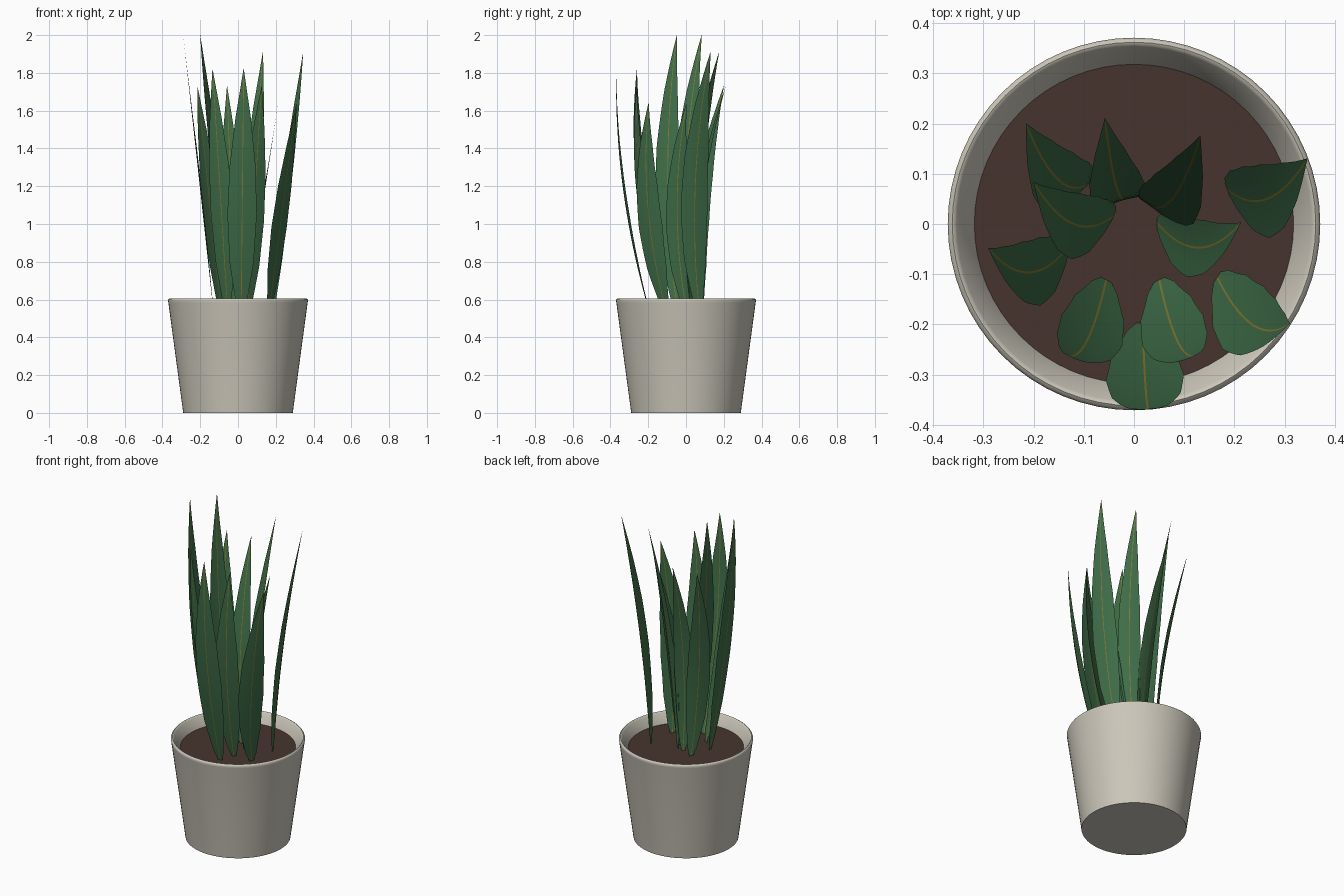
import bpy, bmesh, math
from mathutils import Vector

if "Cube" in bpy.data.objects:
    bpy.data.objects.remove(bpy.data.objects["Cube"])


def material(name, rgb):
    m = bpy.data.materials.new(name)
    m.diffuse_color = (*rgb, 1)
    m.use_nodes = True
    m.node_tree.nodes["Principled BSDF"].inputs["Base Color"].default_value = m.diffuse_color
    return m


CERAMIC = material("pale ceramic", (0.60, 0.57, 0.49))
SOIL = material("brown soil", (0.062, 0.034, 0.026))
GREEN = material("leaf green", (0.05, 0.155, 0.066))
GOLD = material("rib gold", (0.25, 0.20, 0.03))


def finish(name, bm, mats, angle=40):
    mesh = bpy.data.meshes.new(name)
    bm.to_mesh(mesh)
    bm.free()
    for m in mats:
        mesh.materials.append(m)
    ob = bpy.data.objects.new(name, mesh)
    bpy.context.collection.objects.link(ob)
    bpy.ops.object.select_all(action='DESELECT')
    ob.select_set(True)
    bpy.context.view_layer.objects.active = ob
    bpy.ops.object.shade_smooth_by_angle(angle=math.radians(angle))
    return ob


def lathe(name, profile, mat, steps=64):
    bm = bmesh.new()
    verts = [bm.verts.new((r, 0, z)) for r, z in profile]
    edges = [bm.edges.new(p) for p in zip(verts, verts[1:])]
    bmesh.ops.spin(bm, geom=verts + edges, axis=(0, 0, 1), cent=(0, 0, 0),
                   angle=math.tau, steps=steps)
    bmesh.ops.remove_doubles(bm, verts=bm.verts, dist=1e-4)
    bmesh.ops.recalc_face_normals(bm, faces=bm.faces)
    return finish(name, bm, [mat])


# Tapered pot with a rounded rim and a sloping inner lip
lathe("pot", [(0, 0), (0.29, 0), (0.369, 0.585), (0.371, 0.595), (0.368, 0.602),
              (0.362, 0.606), (0.357, 0.604), (0.353, 0.598), (0.318, 0.545),
              (0.31, 0.50), (0, 0.50)], CERAMIC)

# Flat disc of soil
lathe("soil", [(0, 0.545), (0.319, 0.545), (0.31, 0.51), (0, 0.51)], SOIL)

SOIL_Z = 0.54
WIDTHS = [(0, 0.15), (0.05, 0.42), (0.2, 0.82), (0.4, 1), (0.6, 0.88),
          (0.8, 0.52), (0.93, 0.19), (1, 0.01)]


def width_at(t):
    for (a, wa), (b, wb) in zip(WIDTHS, WIDTHS[1:]):
        if t <= b:
            s = (t - a) / (b - a)
            return wa + (wb - wa) * s
    return WIDTHS[-1][1]


# Upright blade: leaning, bowed to the front, with a narrow central rib
def leaf(name, base, tip, top, half, rows=20, bow=0.05):
    base, tip = Vector(base), Vector(tip)
    lean = (tip - base).normalized()
    side = Vector((-lean.y, lean.x))
    bm = bmesh.new()
    grid = []
    for i in range(rows + 1):
        t = i / rows
        c = base.lerp(tip, t) + Vector((0, -bow * 4 * t * (1 - t)))
        w = half * width_at(t)
        rib = min(0.002, w * 0.3)
        row = []
        for u in (-w, -0.5 * w, -rib, rib, 0.5 * w, w):
            fold = -0.007 * (abs(u) / half) ** 2
            p = c + side * u + lean * fold
            row.append(bm.verts.new((p.x, p.y, SOIL_Z + (top - SOIL_Z) * t)))
        grid.append(row)
    for a, b in zip(grid, grid[1:]):
        for j in range(5):
            f = bm.faces.new((a[j], a[j + 1], b[j + 1], b[j]))
            f.material_index = 1 if j == 2 else 0
    finish(name, bm, [GREEN, GOLD], 60)


# Base xy, tip xy, tip height, half width
LEAVES = [
    ((0.017, -0.195), (0.030, -0.368), 1.82, 0.078),
    ((-0.055, -0.110), (-0.135, -0.260), 1.82, 0.068),
    ((0.050, -0.110), (0.125, -0.260), 1.73, 0.068),
    ((0.165, -0.105), (0.310, -0.198), 1.64, 0.075),
    ((0.045, 0.003), (0.213, 0.003), 1.64, 0.060),
    ((0.185, 0.070), (0.345, 0.130), 1.91, 0.076),
    ((0.030, 0.037), (0.132, 0.175), 1.91, 0.064),
    ((-0.015, 0.050), (-0.058, 0.210), 1.73, 0.058),
    ((-0.090, 0.080), (-0.215, 0.200), 1.73, 0.066),
    ((-0.040, 0.017), (-0.200, 0.083), 2.00, 0.068),
    ((-0.130, -0.045), (-0.290, -0.048), 2.00, 0.068),
]
for n, spec in enumerate(LEAVES, 1):
    leaf(f"leaf_{n}", *spec)
